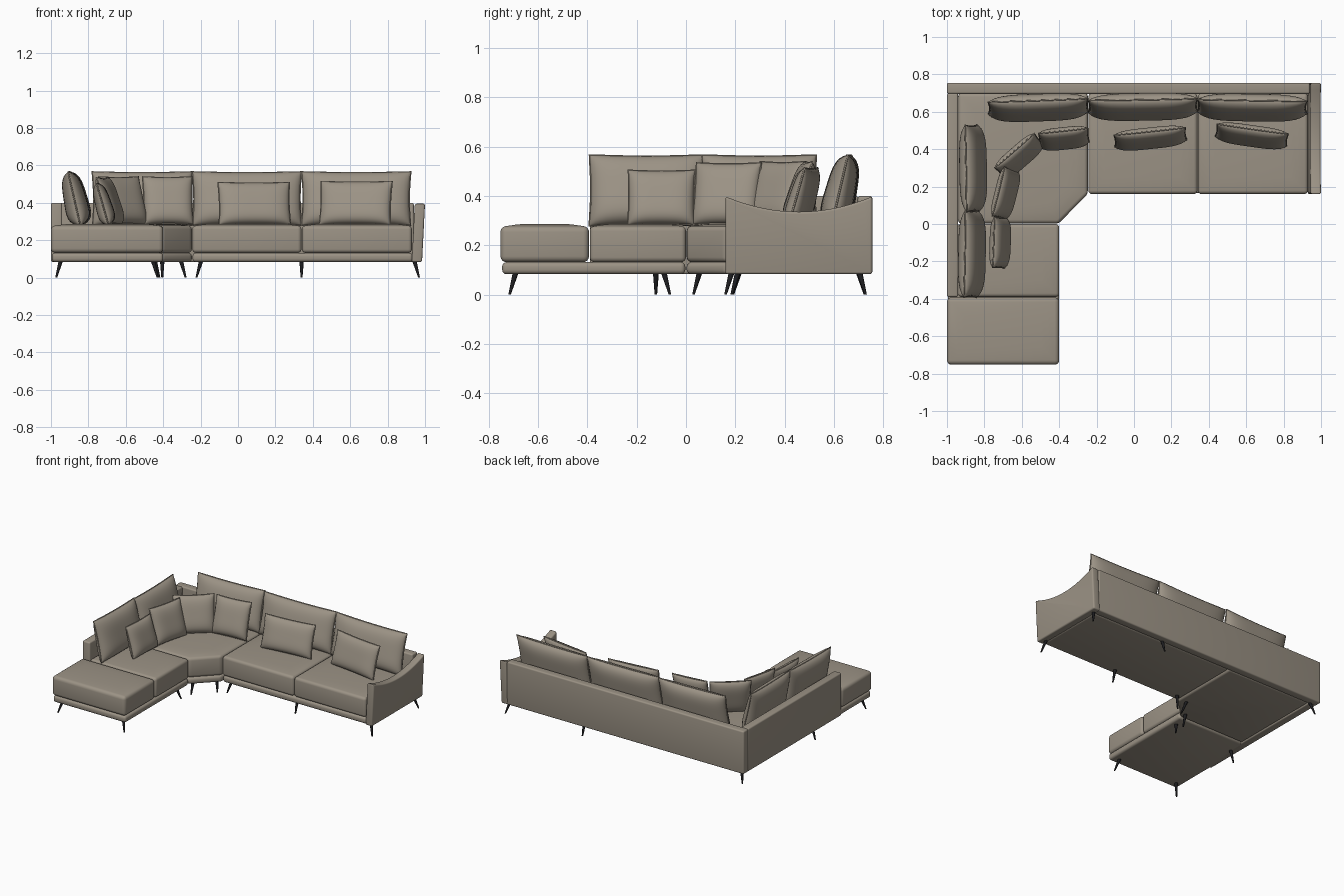
import bpy, bmesh, math
from mathutils import Vector, Matrix

cube = bpy.data.objects.get("Cube")
if cube:
    bpy.data.objects.remove(cube, do_unlink=True)


def material(name, rgb):
    m = bpy.data.materials.new(name)
    m.use_nodes = True
    m.diffuse_color = (*rgb, 1)
    bsdf = next(n for n in m.node_tree.nodes if n.type == 'BSDF_PRINCIPLED')
    bsdf.inputs["Base Color"].default_value = (*rgb, 1)
    return m


FABRIC = material("taupe fabric", (0.33, 0.29, 0.235))
BLACK = material("black metal", (0.012, 0.012, 0.014))


def finish(name, bm, mat, sharp=40):
    bmesh.ops.recalc_face_normals(bm, faces=bm.faces[:])
    me = bpy.data.meshes.new(name)
    bm.to_mesh(me)
    bm.free()
    me.materials.append(mat)
    for p in me.polygons:
        p.use_smooth = True
    me.set_sharp_from_angle(angle=math.radians(sharp))
    ob = bpy.data.objects.new(name, me)
    bpy.context.collection.objects.link(ob)
    return ob


def prism(name, corners, low, high, radius, dome=0, place=None):
    """Rounded slab from a flat outline; a dome puffs up the top face."""
    bm = bmesh.new()
    face = bm.faces.new([bm.verts.new((x, y, low)) for x, y in corners])
    ext = bmesh.ops.extrude_face_region(bm, geom=[face])
    for v in ext["geom"]:
        if isinstance(v, bmesh.types.BMVert):
            v.co.z = high
    bmesh.ops.recalc_face_normals(bm, faces=bm.faces[:])
    edges = [e for e in bm.edges if e.calc_face_angle(0) > 0.5]
    bmesh.ops.bevel(bm, geom=edges, offset=radius, segments=4, profile=0.5, affect='EDGES')
    if dome:
        top = max((f for f in bm.faces if f.normal.z > 0.9), key=lambda f: f.calc_area())
        for step in (0.6, 0.4):
            bmesh.ops.inset_individual(bm, faces=[top], thickness=0.05, depth=dome * step)
    if place:
        for v in bm.verts:
            v.co = place(v.co)
    return finish(name, bm, FABRIC)


def rect(x0, x1, y0, y1):
    return [(x0, y0), (x1, y0), (x1, y1), (x0, y1)]


def pillow(name, x, y, width, height, thick, turn, lean, top):
    """Stuffed cushion with a piped seam, leaning back and turned about z."""
    n = 20

    def outline(u, v):
        return Vector((width / 2 * u * (0.97 + 0.03 * v * v), 0,
                       height / 2 * v * (0.96 + 0.04 * u * u)))

    bm = bmesh.new()
    for side in (-1, 1):
        grid = []
        for i in range(n + 1):
            u = math.sin(math.pi / 2 * (2 * i / n - 1))
            row = []
            for j in range(n + 1):
                v = math.sin(math.pi / 2 * (2 * j / n - 1))
                p = outline(u, v)
                sag = 1 - 0.18 * v
                p.y = side * thick / 2 * sag * math.sqrt(max(0, (1 - u ** 4) * (1 - v ** 4)))
                row.append(bm.verts.new(p))
            grid.append(row)
        for i in range(n):
            for j in range(n):
                bm.faces.new((grid[i][j], grid[i + 1][j], grid[i + 1][j + 1], grid[i][j + 1]))
    bmesh.ops.remove_doubles(bm, verts=bm.verts[:], dist=0.0001)
    body = finish(name, bm, FABRIC, 80)

    # Piping follows the seam
    ring = []
    for k in range(4):
        for i in range(8):
            t = i / 4 - 1
            ring.append(outline(*[(t, -1), (1, t), (-t, 1), (-1, -t)][k]))
    curve = bpy.data.curves.new(name + "_piping", 'CURVE')
    curve.dimensions = '3D'
    curve.bevel_depth = 0.004
    curve.bevel_resolution = 1
    spline = curve.splines.new('POLY')
    spline.points.add(len(ring) - 1)
    for point, co in zip(spline.points, ring):
        point.co = (*co, 1)
    spline.use_cyclic_u = True
    curve.materials.append(FABRIC)
    piping = bpy.data.objects.new(name + "_piping", curve)
    bpy.context.collection.objects.link(piping)

    a = math.radians(lean)
    centre_z = top - height / 2 * math.cos(a) - 0.006
    mat = (Matrix.Translation((x, y, centre_z)) @ Matrix.Rotation(math.radians(turn), 4, 'Z')
           @ Matrix.Rotation(-a, 4, 'X'))
    body.matrix_world = mat
    piping.matrix_world = mat


def leg(name, x, y, dx, dy):
    """Tapered leg splayed towards (dx, dy)."""
    bm = bmesh.new()
    bmesh.ops.create_cone(bm, cap_ends=True, segments=12, radius1=0.005, radius2=0.012, depth=0.09)
    for v in bm.verts:
        low = 0.5 - v.co.z / 0.09
        v.co += Vector((x + dx * 0.025 * (low - 1), y + dy * 0.025 * (low - 1), 0.045))
    finish(name, bm, BLACK)


# Base slabs
FLOOR, DECK, SEAT = 0.083, 0.132, 0.278
corner = [(-0.94, 0.003), (-0.403, 0.003), (-0.247, 0.16), (-0.247, 0.7), (-0.94, 0.7)]
prism("chaise_base", rect(-0.995, -0.4, -0.745, -0.003), FLOOR, DECK, 0.018)
prism("corner_base", corner, FLOOR, DECK, 0.018)
prism("main_base", rect(-0.243, 0.935, 0.165, 0.7), FLOOR, DECK, 0.018)

# Seat cushions
prism("ottoman_seat", rect(-1, -0.4, -0.752, -0.393), DECK, SEAT, 0.024, 0.009)
prism("chaise_seat", rect(-0.942, -0.4, -0.39, 0), DECK, SEAT, 0.02, 0.009)
prism("corner_seat", corner, DECK, SEAT, 0.02, 0.009)
prism("middle_seat", rect(-0.244, 0.339, 0.16, 0.698), DECK, SEAT, 0.02, 0.009)
prism("left_seat", rect(0.342, 0.93, 0.16, 0.698), DECK, SEAT, 0.02, 0.009)

# Back panels
prism("rear_back", rect(-1, 0.94, 0.696, 0.755), FLOOR, 0.4, 0.01)
prism("side_back", rect(-1, -0.94, -0.39, 0.698), FLOOR, 0.4, 0.01)

# Arm with a scooped top, flaring outward
side = [(0.16, FLOOR), (0.755, FLOOR)]
for i in range(17):
    t = 1 - i / 8
    side.append((0.4575 + 0.2975 * t, 0.336 + 0.062 * t * t))
prism("left_arm", side, 0, 0.055, 0.01, 0,
      lambda c: Vector((0.929 + c.z + 0.016 * (c.y - FLOOR) / 0.315, c.x, c.y)))

# Large back cushions
for i, (x, y, w, turn) in enumerate([(-0.512, 0.628, 0.535, 2), (0.048, 0.632, 0.585, 1),
                                     (0.632, 0.628, 0.585, -1),
                                     (-0.866, 0.297, 0.465, 91), (-0.872, -0.16, 0.465, 89)]):
    pillow(f"back_cushion_{i + 1}", x, y, w, 0.295, 0.12, turn, 13, 0.572)

# Small scatter cushions
for i, (x, y, w, turn, top) in enumerate([(0.63, 0.475, 0.385, -8, 0.52), (0.087, 0.463, 0.385, 6, 0.515),
                                          (-0.375, 0.462, 0.265, 6, 0.545), (-0.615, 0.365, 0.28, 41, 0.545),
                                          (-0.69, 0.165, 0.27, 76, 0.54), (-0.72, -0.1, 0.27, 88, 0.51)]):
    pillow(f"scatter_cushion_{i + 1}", x, y, w, top - 0.28, 0.085, turn, 16, top)

# Legs
for i, spec in enumerate([(-0.972, -0.715, -1, -1), (-0.43, -0.715, 1, -1), (-0.972, -0.122, -1, 0),
                          (-0.42, -0.065, 1, 1), (-0.405, 0.03, 0, -1), (-0.28, 0.16, 1, -1),
                          (-0.222, 0.19, -1, -1), (0.34, 0.185, 0, -1), (0.968, 0.185, 1, -1),
                          (0.34, 0.725, 0, 1), (0.968, 0.728, 1, 1), (-0.972, 0.728, -1, 1)]):
    leg(f"leg_{i + 1}", *spec)
